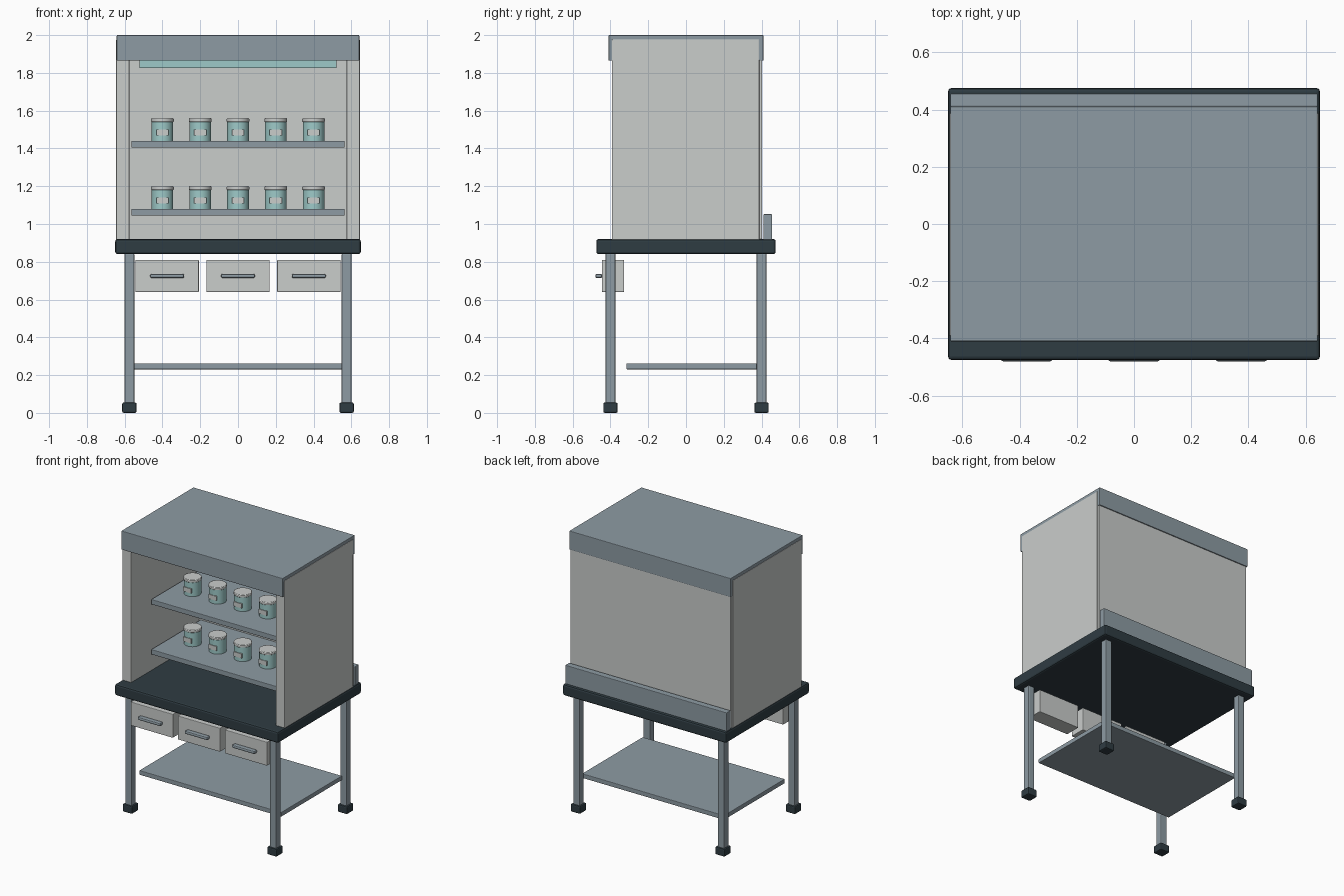
import bpy
import math

cube = bpy.data.objects.get("Cube")
if cube:
    bpy.data.objects.remove(cube, do_unlink=True)


def material(name, rgb):
    m = bpy.data.materials.new(name)
    m.use_nodes = True
    color = (*rgb, 1.0)
    m.diffuse_color = color
    m.node_tree.nodes["Principled BSDF"].inputs["Base Color"].default_value = color
    return m


STEEL = material("blue grey steel", (0.27, 0.33, 0.37))
PANEL = material("pale grey panel", (0.59, 0.61, 0.60))
DARK = material("dark slate", (0.028, 0.045, 0.055))
TEAL = material("pale teal", (0.34, 0.59, 0.58))


def finish(name, mat, bevel):
    obj = bpy.context.object
    obj.name = name
    obj.data.materials.append(mat)
    if bevel:
        mod = obj.modifiers.new("soft edges", "BEVEL")
        mod.width = bevel
        mod.segments = 2
    return obj


def box(name, mat, x, y, z, bevel=0.004):
    """Box given by its (low, high) range on each axis."""
    ranges = (x, y, z)
    bpy.ops.mesh.primitive_cube_add(size=1, location=[(a + b) / 2 for a, b in ranges])
    bpy.context.object.scale = [b - a for a, b in ranges]
    bpy.ops.object.transform_apply(location=False, rotation=False, scale=True)
    return finish(name, mat, bevel)


def cylinder(name, mat, x, y, z, radius, bevel=0.0):
    bpy.ops.mesh.primitive_cylinder_add(
        vertices=32, radius=radius, depth=z[1] - z[0], location=(x, y, sum(z) / 2))
    bpy.ops.object.shade_smooth_by_angle(angle=math.radians(35))
    return finish(name, mat, bevel)


def around(c, half):
    return (c - half, c + half)


# Table: worktop, legs with feet, lower shelf and backsplash
box("worktop", DARK, around(0, 0.65), around(0, 0.475), (0.84, 0.92), 0.012)
for side, sx in (("left", 1), ("right", -1)):
    for end, sy in (("front", -1), ("back", 1)):
        x, y = sx * 0.575, sy * 0.40
        box(f"{end}_{side}_leg", STEEL, around(x, 0.026), around(y, 0.026), (0.04, 0.845), 0.006)
        box(f"{end}_{side}_foot", DARK, around(x, 0.038), around(y, 0.038), (0, 0.055), 0.008)
box("lower_shelf", STEEL, around(0, 0.565), (-0.315, 0.375), (0.23, 0.262))
box("backsplash", STEEL, around(0, 0.642), (0.41, 0.456), (0.915, 1.052))

# Drawers hung under the front edge
for i, x in enumerate((-0.375, 0, 0.375)):
    box(f"drawer_{i + 1}", PANEL, around(x, 0.168), (-0.445, -0.328), (0.64, 0.81))
    box(f"drawer_handle_{i + 1}", STEEL, around(x, 0.09), (-0.48, -0.444), (0.714, 0.736), 0.008)

# Hood: side panels, back, roof and light strip
for side, sx in (("left", 1), ("right", -1)):
    box(f"{side}_panel", PANEL, around(sx * 0.61, 0.035), (-0.392, 0.388), (0.915, 1.977))
box("back_panel", PANEL, around(0, 0.638), (0.38, 0.403), (0.915, 1.90))
box("roof", STEEL, around(0, 0.642), around(0, 0.41), (1.865, 2.0))
box("light_strip", TEAL, around(0, 0.522), around(-0.2, 0.03), (1.825, 1.867))

# Shelves, each with a row of labelled jars
for shelf, top in (("low", 1.08), ("high", 1.44)):
    box(f"{shelf}_shelf", STEEL, around(0, 0.565), (-0.18, 0.382), (top - 0.036, top))
    for i in range(5):
        x, y = 0.2 * (i - 2), 0.055
        tag = f"{shelf}_{i + 1}"
        cylinder(f"jar_{tag}", TEAL, x, y, (top, top + 0.1), 0.057)
        cylinder(f"jar_lid_{tag}", PANEL, x, y, (top + 0.1, top + 0.12), 0.06, 0.004)
        box(f"jar_label_{tag}", PANEL, around(x, 0.032), around(y - 0.056, 0.0045),
            (top + 0.028, top + 0.06), 0)
